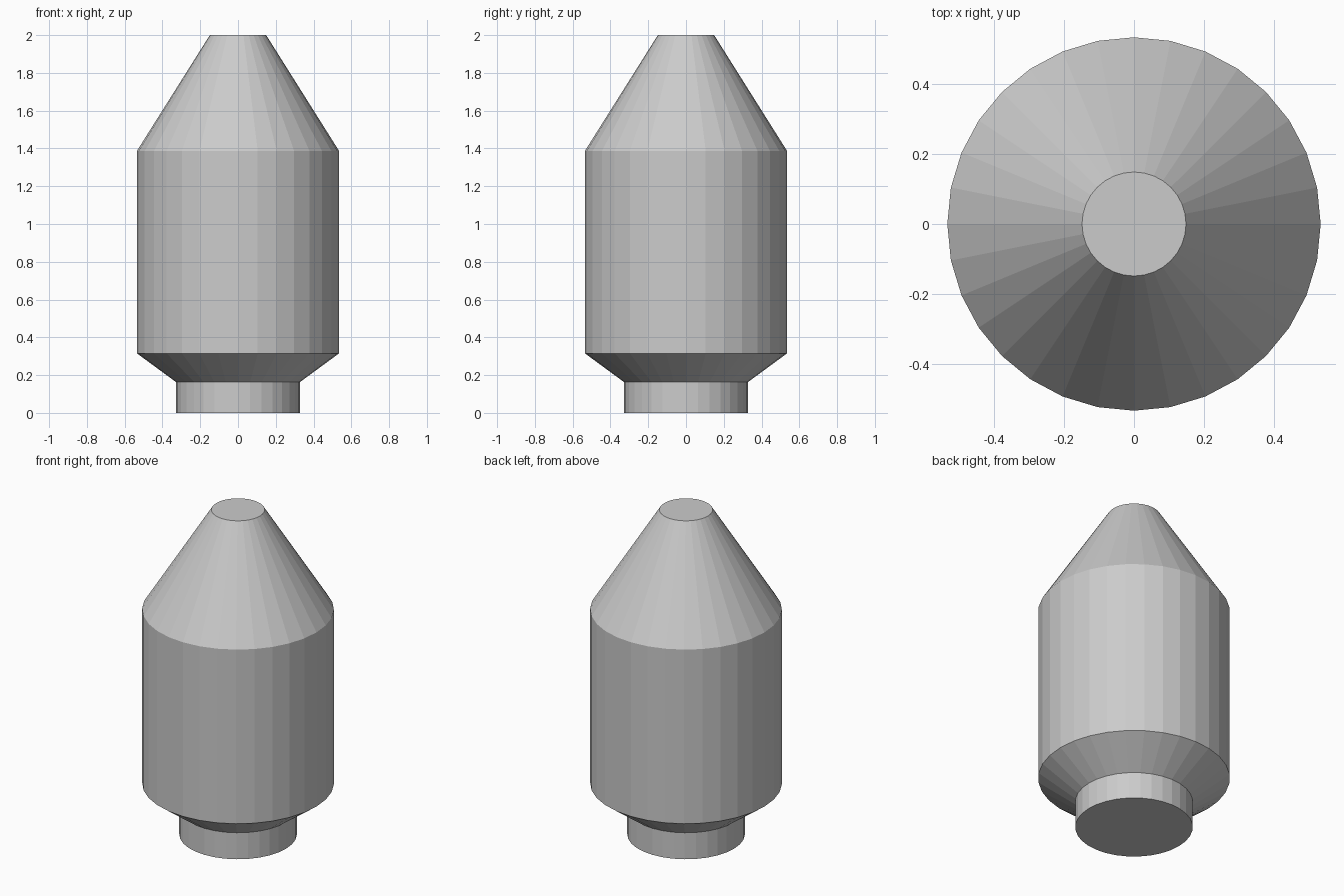
import bpy
import bmesh
from math import cos, sin, tau

if "Cube" in bpy.data.objects:
    bpy.data.objects.remove(bpy.data.objects["Cube"])

SIDES = 32


def lathe(name, profile):
    """Closed flat-faced solid of revolution from (radius, height) points."""
    bm = bmesh.new()
    rings = [[bm.verts.new((r * cos(tau * i / SIDES), r * sin(tau * i / SIDES), z))
              for i in range(SIDES)] for r, z in profile]
    for low, high in zip(rings, rings[1:]):
        for i in range(SIDES):
            j = (i + 1) % SIDES
            bm.faces.new((low[i], low[j], high[j], high[i]))
    bm.faces.new(rings[0][::-1])
    bm.faces.new(rings[-1])
    mesh = bpy.data.meshes.new(name)
    bm.to_mesh(mesh)
    bm.free()
    obj = bpy.data.objects.new(name, mesh)
    bpy.context.collection.objects.link(obj)
    return obj


# Base collar, flared shoulder, straight body and truncated nose cone
lathe("capsule_body", [
    (0.328, 0.0),
    (0.328, 0.163),
    (0.535, 0.315),
    (0.535, 1.387),
    (0.149, 2.0),
])
